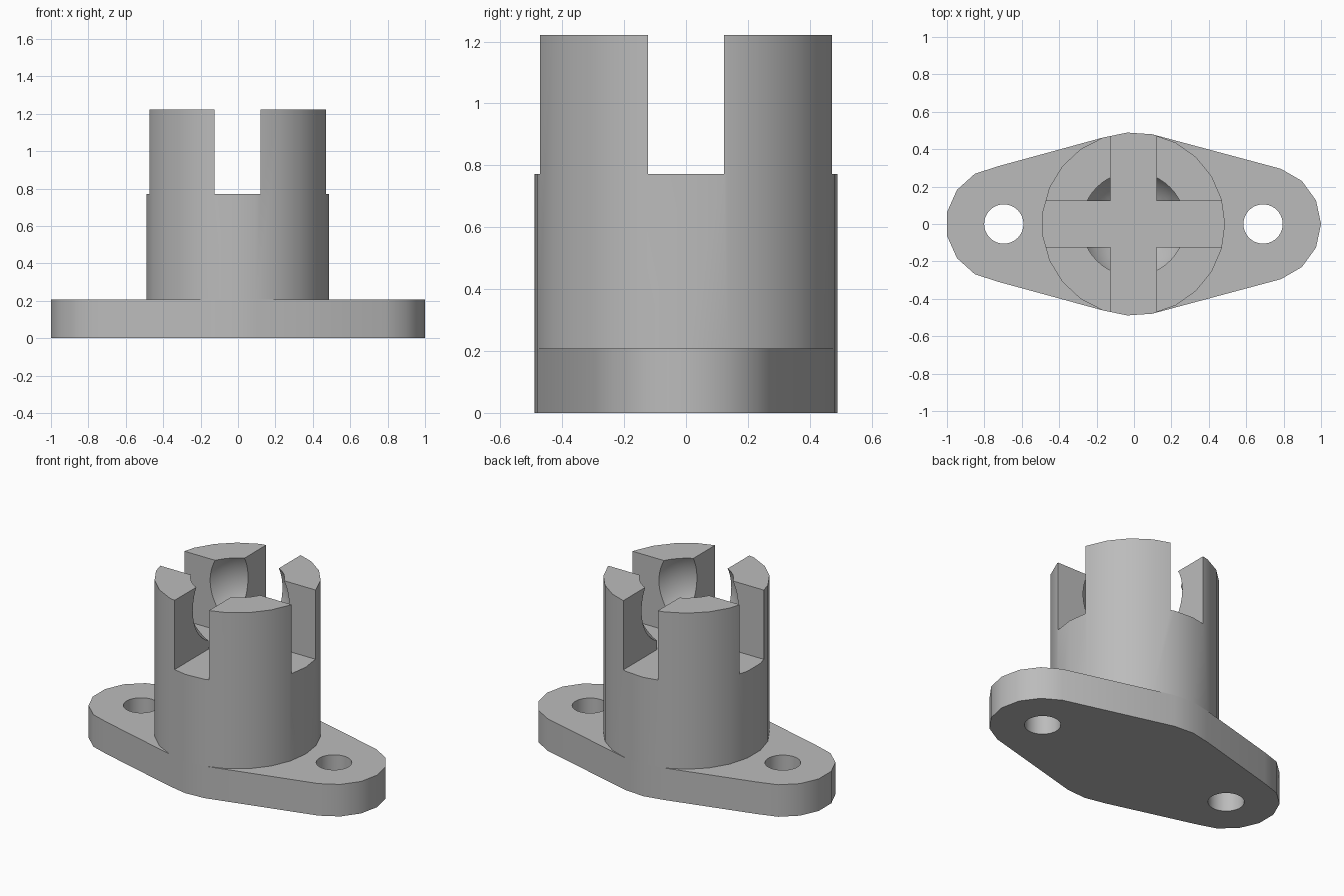
import bpy, bmesh, math
from mathutils.geometry import convex_hull_2d

cube = bpy.data.objects.get("Cube")
if cube:
    bpy.data.objects.remove(cube, do_unlink=True)

# Dimensions
MID_X = -0.003         # axis of the socket
LUG_X = 0.693          # distance from the axis to each screw hole
LUG_R, LUG_SIDES = 0.31, 15
BODY_R, BODY_SIDES = 0.49, 23
HOLE_R = 0.105
PLATE_Z, FLOOR_Z, TOP_Z = 0.208, 0.772, 1.222
SLOT = 0.247
BALL_R = 0.31

grey = bpy.data.materials.new("light grey plastic")
grey.use_nodes = True
colour = (0.5, 0.5, 0.5, 1)
grey.diffuse_color = colour
grey.node_tree.nodes["Principled BSDF"].inputs["Base Color"].default_value = colour


def ring(cx, radius, sides):
    return [(cx + radius * math.cos(math.tau * i / sides),
             radius * math.sin(math.tau * i / sides)) for i in range(sides)]


def make_object(name, bm):
    bmesh.ops.recalc_face_normals(bm, faces=bm.faces)
    mesh = bpy.data.meshes.new(name)
    bm.to_mesh(mesh)
    bm.free()
    mesh.materials.append(grey)
    obj = bpy.data.objects.new(name, mesh)
    bpy.context.collection.objects.link(obj)
    return obj


def prism(name, outline, z0, z1):
    bm = bmesh.new()
    face = bm.faces.new([bm.verts.new((x, y, z0)) for x, y in outline])
    top = bmesh.ops.extrude_face_region(bm, geom=[face], use_keep_orig=True)["geom"]
    bmesh.ops.translate(bm, vec=(0, 0, z1 - z0),
                        verts=[v for v in top if isinstance(v, bmesh.types.BMVert)])
    return make_object(name, bm)


def box(name, width, depth):
    x, y = width / 2, depth / 2
    outline = [(MID_X - x, -y), (MID_X + x, -y), (MID_X + x, y), (MID_X - x, y)]
    return prism(name, outline, FLOOR_Z, TOP_Z + 0.1)


def finish(obj, cutters):
    """Cut the part, remove the cutters and smooth the shallow edges."""
    bpy.ops.object.select_all(action="DESELECT")
    bpy.context.view_layer.objects.active = obj
    obj.select_set(True)
    for cutter in cutters:
        cutter.hide_render = True
        mod = obj.modifiers.new("cut", "BOOLEAN")
        mod.operation, mod.solver, mod.object = "DIFFERENCE", "EXACT", cutter
        bpy.ops.object.modifier_apply(modifier=mod.name)
        bpy.data.objects.remove(cutter, do_unlink=True)
    bpy.ops.object.shade_smooth_by_angle(angle=math.radians(30))


# Mounting plate: hull around the body and both lugs, with two screw holes
points = ring(MID_X, BODY_R, BODY_SIDES)
for side in (-1, 1):
    points += ring(MID_X + side * LUG_X, LUG_R, LUG_SIDES)
outline = [points[i] for i in convex_hull_2d(points)]
plate = prism("mounting_plate", outline, 0, PLATE_Z)
finish(plate, [prism("hole_cutter", ring(MID_X + s * LUG_X, HOLE_R, 40), -0.1, PLATE_Z + 0.1)
               for s in (-1, 1)])

# Socket: cylinder split by crossed slots into four posts around a ball cavity
socket = prism("ball_socket", ring(MID_X, BODY_R, BODY_SIDES), PLATE_Z, TOP_Z)
bm = bmesh.new()
bmesh.ops.create_uvsphere(bm, u_segments=48, v_segments=32, radius=BALL_R)
bmesh.ops.translate(bm, verts=bm.verts, vec=(MID_X, 0, FLOOR_Z + BALL_R + 0.001))
ball = make_object("ball_cutter", bm)
finish(socket, [ball, box("slot_cutter_x", 2, SLOT), box("slot_cutter_y", SLOT, 2)])
